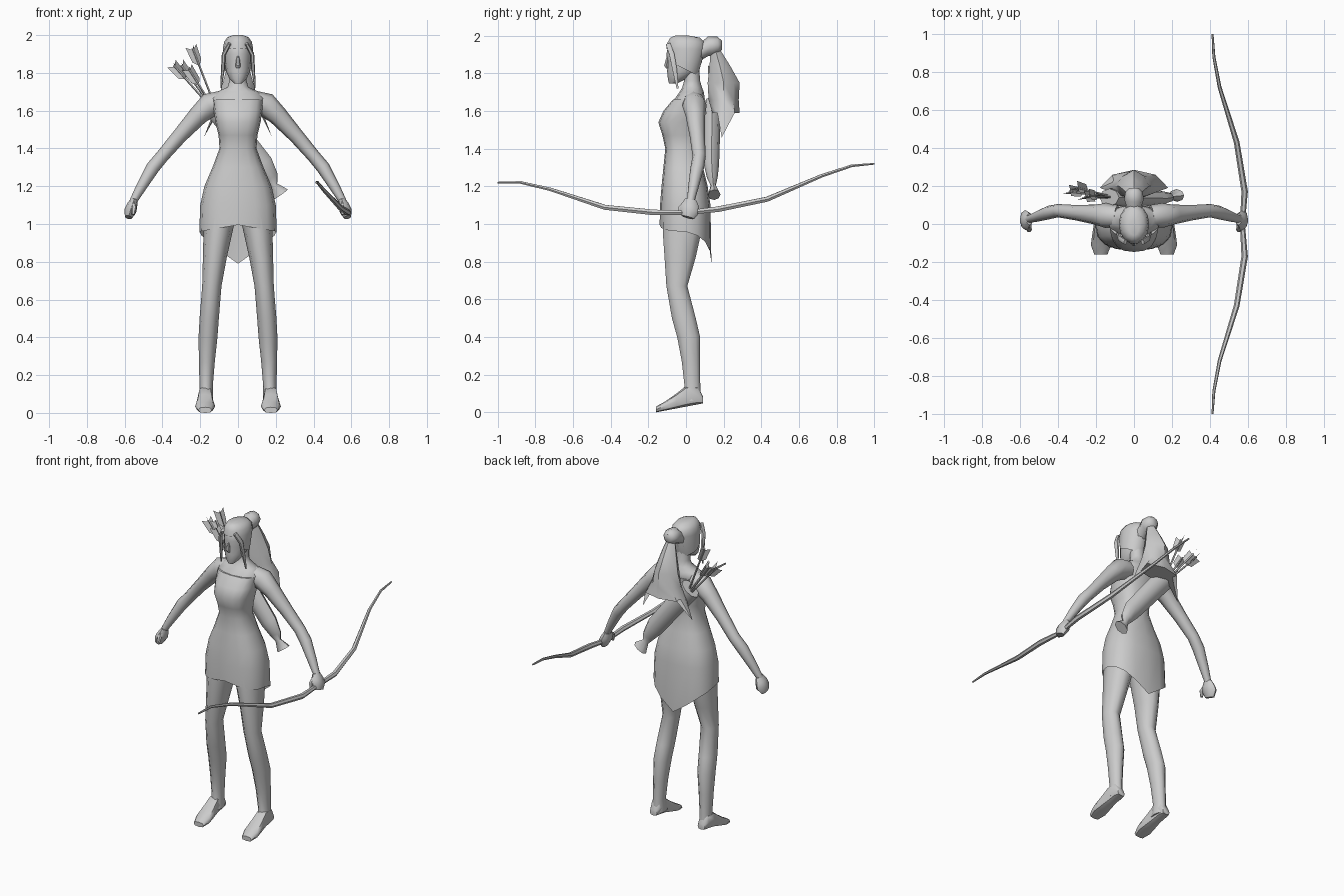
import bpy, bmesh, math
from mathutils import Vector

cube = bpy.data.objects.get("Cube")
if cube:
    bpy.data.objects.remove(cube, do_unlink=True)

shade = .6
color = (shade, shade, shade, 1)
grey = bpy.data.materials.new("plain_grey")
grey.use_nodes = True
grey.diffuse_color = color
grey.node_tree.nodes["Principled BSDF"].inputs["Base Color"].default_value = color

ACROSS = Vector((1, 0, 0))
DEPTH = Vector((0, 1, 0))
UP = Vector((0, 0, 1))


def finish(name, bm):
    bmesh.ops.recalc_face_normals(bm, faces=bm.faces)
    mesh = bpy.data.meshes.new(name)
    bm.to_mesh(mesh)
    bm.free()
    mesh.materials.append(grey)
    part = bpy.data.objects.new(name, mesh)
    bpy.context.collection.objects.link(part)
    bpy.ops.object.select_all(action='DESELECT')
    part.select_set(True)
    bpy.context.view_layer.objects.active = part
    bpy.ops.object.shade_smooth_by_angle(angle=math.radians(50))


def loft(name, rings, open_start=False):
    bm = bmesh.new()
    rows = [[bm.verts.new(point) for point in ring] for ring in rings]
    for lower, upper in zip(rows, rows[1:]):
        for i in range(len(lower)):
            bm.faces.new((lower[i - 1], lower[i], upper[i], upper[i - 1]))
    if not open_start:
        bm.faces.new(rows[0])
    bm.faces.new(rows[-1])
    finish(name, bm)


def oval(center, u, v, sides, power=1):
    # Superellipse: a power below one makes it boxier
    points = []
    for i in range(sides):
        angle = math.tau * i / sides
        c, s = math.cos(angle), math.sin(angle)
        points.append(center + u * math.copysign(abs(c) ** power, c)
                      + v * math.copysign(abs(s) ** power, s))
    return points


def stack(rows, sides=12, power=1, center_x=lambda z: 0):
    # Level rings, each row: height, half width, front y, back y
    return [oval(Vector((center_x(z), (front + back) / 2, z)), ACROSS * width,
                 DEPTH * (back - front) / 2, sides, power)
            for z, width, front, back in rows]


def tube(name, path, ref=DEPTH, sides=8, flat=1, mirror=1):
    # Rings square to a path, each row: x, y, z, radius
    points = [Vector((x * mirror, y, z)) for x, y, z, radius in path]
    rings = []
    for i, row in enumerate(path):
        along = points[min(i + 1, len(points) - 1)] - points[max(i - 1, 0)]
        u = along.cross(ref).normalized()
        v = u.cross(along).normalized()
        rings.append(oval(points[i], u * row[-1], v * row[-1] * flat, sides))
    loft(name, rings)


# Dress, with a hem that falls to a point at the back
dress = stack([
    (.96, .205, -.14, .135), (1.1, .2, -.138, .13), (1.2, .178, -.13, .115),
    (1.3, .135, -.12, .09), (1.4, .098, -.11, .07), (1.47, .103, -.125, .075),
    (1.54, .12, -.147, .085), (1.6, .128, -.12, .095), (1.66, .135, -.07, .1)],
    sides=16, power=.8)
hem = dress[0]
half_width, back_y = hem[0].x, max(point.y for point in hem)
for point in hem:
    inward = 1 - abs(point.x) / half_width
    if point.y > 0:
        point.z -= point.y / back_y * (.04 + .13 * inward)
    else:
        point.z += .035 * inward
loft("dress", dress, open_start=True)

# Shoulders and neck
loft("shoulders_and_neck", stack([
    (1.62, .13, -.09, .09), (1.665, .145, -.06, .1), (1.7, .11, -.035, .095),
    (1.725, .055, -.02, .085), (1.76, .045, -.01, .075), (1.83, .045, -.01, .07)]))

# Head, nose and hair cap
loft("head", stack([
    (1.745, .02, -.09, -.05), (1.77, .046, -.096, 0), (1.81, .064, -.1, .06),
    (1.86, .07, -.098, .085), (1.9, .072, -.104, .09), (1.95, .068, -.095, .085),
    (1.98, .045, -.07, .06)]))
loft("nose", stack([
    (1.825, .01, -.105, -.09), (1.84, .014, -.118, -.09), (1.89, .006, -.104, -.09)],
    sides=6))
hair = stack([
    (1.9, .076, -.09, .065), (1.93, .08, -.106, .105), (1.965, .073, -.1, .1),
    (1.99, .055, -.085, .075), (2, .025, -.06, .02)], sides=14)
for point in hair[0]:
    # Hairline high over the forehead, low at the nape
    if point.y < -.05:
        point.z += .04
    else:
        point.z -= .08 + point.y / 2
loft("hair_cap", hair, open_start=True)

# Hair knot and the fanned ponytail with three points
tube("hair_knot", [
    (0, .06, 1.915, .05), (0, .1, 1.93, .042), (0, .13, 1.945, .052),
    (0, .17, 1.95, .045), (0, .19, 1.95, .025)], ref=ACROSS)
ponytail = stack([
    (1.92, .03, .13, .185), (1.84, .055, .125, .235), (1.75, .08, .115, .285),
    (1.66, .105, .12, .28), (1.59, .18, .14, .285)], sides=8, power=1.3)
for point in ponytail[-1]:
    if abs(point.x) > .15:
        point.y, point.z = .19, 1.46
loft("ponytail", ponytail)

# Legs, feet, arms, fists and face locks
for side, mirror in (("left", 1), ("right", -1)):
    def leg_x(z):
        return mirror * (.17 - .07 * z * z)

    loft(side + "_leg", stack([
        (1.06, .085, -.125, .1), (.95, .076, -.128, .085), (.82, .063, -.118, .055),
        (.67, .051, -.107, .01), (.5, .051, -.078, .055), (.4, .05, -.05, .078),
        (.27, .042, -.025, .077), (.14, .035, -.01, .078), (.06, .038, -.03, .085)],
        sides=10, center_x=leg_x))

    # Foot rows: y, half width, top height over a sloping sole
    foot = []
    for y, width, top in ((.09, .026, .085), (.06, .036, .14), (0, .037, .14),
                          (-.05, .045, .1), (-.11, .053, .058), (-.16, .035, .03)):
        sole = .03 + .19 * y
        foot.append(oval(Vector((mirror * .174, y, (sole + top) / 2)), ACROSS * width,
                         UP * (top - sole) / 2, sides=8, power=.7))
    loft(side + "_foot", foot)

    tube(side + "_arm", [
        (.09, .04, 1.645, .06), (.15, .045, 1.63, .065), (.21, .05, 1.575, .052),
        (.31, .06, 1.465, .04), (.4, .07, 1.36, .035), (.45, .06, 1.3, .036),
        (.51, .04, 1.2, .028), (.555, .025, 1.12, .02)], mirror=mirror)
    tube(side + "_fist", [
        (.55, .025, 1.13, .018), (.56, .02, 1.1, .028), (.57, .02, 1.07, .032),
        (.58, .01, 1.035, .02)], flat=1.7, mirror=mirror)
    tube(side + "_thumb", [
        (.555, 0, 1.115, .012), (.55, -.03, 1.085, .014), (.555, -.035, 1.05, .009)],
        sides=6, mirror=mirror)
    tube(side + "_hair_lock", [
        (.045, -.095, 1.955, .01), (.075, -.075, 1.9, .011), (.08, -.06, 1.82, .01),
        (.09, -.045, 1.72, .004)], sides=6, flat=1.4, mirror=mirror)

# Bow held crosswise: one limb, repeated on the other end, leaning up to the back
limb = [(.17, .582, 1.07, .017), (.43, .54, 1.11, .015), (.72, .45, 1.22, .01),
        (.88, .42, 1.265, .008), (1, .413, 1.27, .005)]
grip = (.57, 0, 1.06, .013)


def bow_half(end):
    return [(x, end * y, z + .05 * end * y, radius) for y, x, z, radius in limb]


tube("bow", bow_half(-1)[::-1] + [grip] + bow_half(1), ref=UP, sides=6)

# Quiver slung across the back, with a flared foot
tube("quiver", [
    (-.13, .14, 1.635, .066), (.13, .135, 1.315, .058), (.175, .14, 1.245, .04),
    (.19, .145, 1.205, .02), (.225, .15, 1.155, .048)], flat=.7)

# Arrows, each a thin shaft with three feathers
quiver_mouth = Vector((-.1, .14, 1.57))
for end in ((-.24, .15, 1.93), (-.34, .17, 1.84), (-.3, .19, 1.84), (-.26, .14, 1.82)):
    tip = Vector(end)
    tube("arrow_shaft", [(*quiver_mouth, .006), (*tip, .006)], sides=5)
    along = (tip - quiver_mouth).normalized()
    beside = along.cross(DEPTH).normalized()
    bm = bmesh.new()
    for i in range(3):
        angle = math.tau * i / 3 + .3
        out = beside * math.cos(angle) + along.cross(beside) * math.sin(angle)
        outline = ((-.1, 0), (-.07, .03), (.015, .036), (-.01, 0))
        bm.faces.new([bm.verts.new(tip + along * a + out * b) for a, b in outline])
    finish("arrow_feathers", bm)
